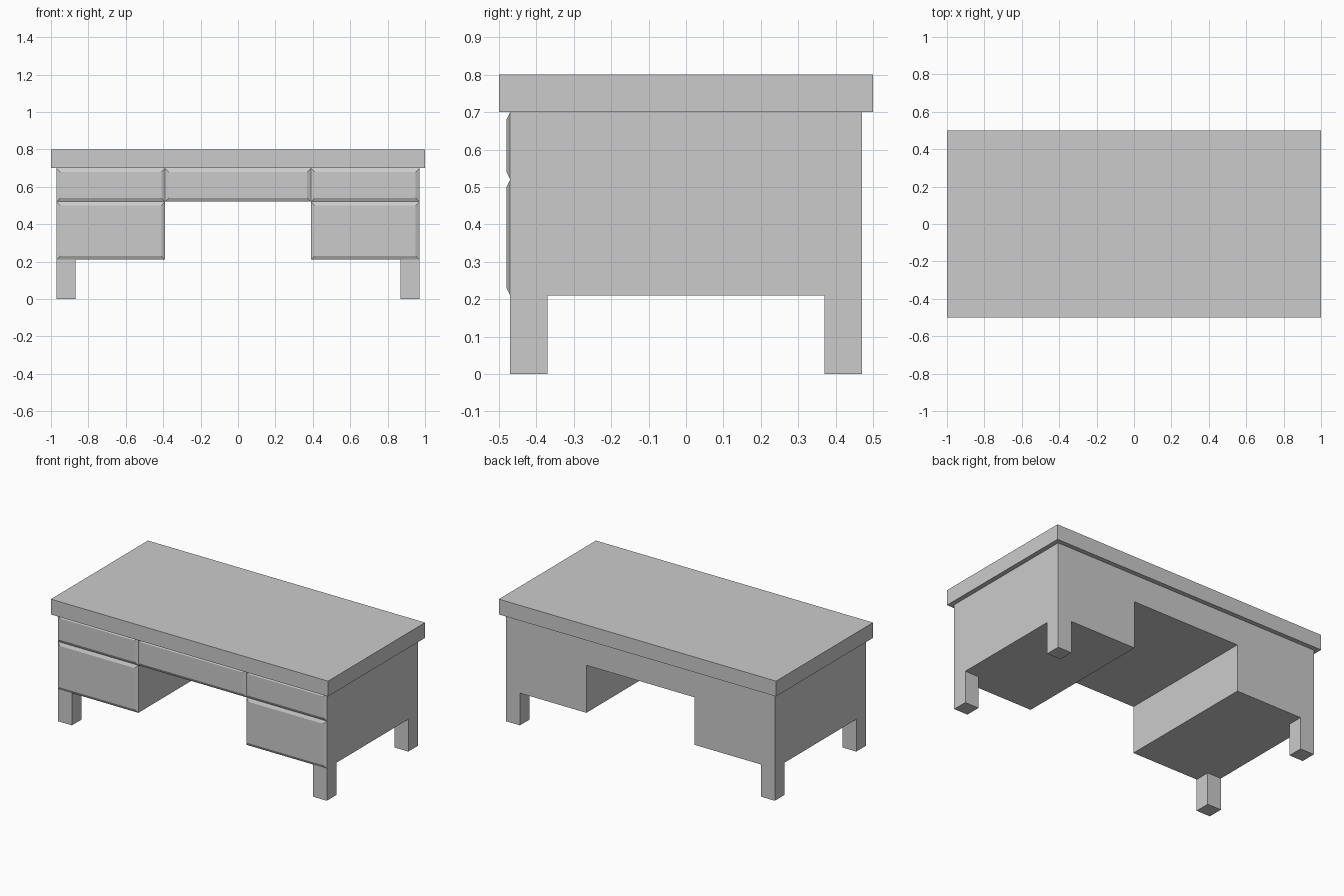
import bpy
import bmesh

cube = bpy.data.objects.get("Cube")
if cube:
    bpy.data.objects.remove(cube, do_unlink=True)

# One plain grey for the whole desk
grey = bpy.data.materials.new("plain grey")
grey.use_nodes = True
colour = (0.6, 0.6, 0.6, 1)
grey.diffuse_color = colour
grey.node_tree.nodes["Principled BSDF"].inputs["Base Color"].default_value = colour


def finish(name, bm):
    bmesh.ops.recalc_face_normals(bm, faces=bm.faces)
    mesh = bpy.data.meshes.new(name)
    bm.to_mesh(mesh)
    bm.free()
    mesh.materials.append(grey)
    obj = bpy.data.objects.new(name, mesh)
    bpy.context.collection.objects.link(obj)
    return obj


def box(name, low, high, inset=0):
    """Box between two corners; inset narrows its front face into a bevelled panel."""
    bm = bmesh.new()
    bmesh.ops.create_cube(bm, size=1)
    for v in bm.verts:
        front = v.co.y < 0
        for i in range(3):
            side = 1 if v.co[i] > 0 else -1
            v.co[i] = high[i] if side > 0 else low[i]
            if front and i != 1:
                v.co[i] -= side * inset
    return finish(name, bm)


W, D = 0.97, 0.47                    # half width and half depth of the body
KNEE = 0.39                          # half width of the knee space
LOW, MID, TOP = 0.21, 0.52, 0.70     # pedestal bottom, drawer split, body top

# Table top
box("table_top", (-1, -0.5, TOP), (1, 0.5, 0.8))

# Body: an arch-shaped front profile pushed through the full depth
bm = bmesh.new()
half = [(W, TOP), (W, LOW), (KNEE, LOW), (KNEE, MID)]
outline = half + [(-x, z) for x, z in reversed(half)]
face = bm.faces.new([bm.verts.new((x, -D, z)) for x, z in outline])
moved = bmesh.ops.extrude_face_region(bm, geom=[face], use_keep_orig=True)["geom"]
bmesh.ops.translate(bm, vec=(0, 2 * D, 0),
                    verts=[g for g in moved if isinstance(g, bmesh.types.BMVert)])
finish("desk_body", bm)

# Legs flush with the body corners
LEG = 0.1
for side, x in (("right", -W), ("left", W - LEG)):
    for end, y in (("front", -D), ("back", D - LEG)):
        box(f"{end}_{side}_leg", (x, y, 0), (x + LEG, y + LEG, LOW))

# Bevelled drawer fronts
FRONT, BEVEL = -D - 0.01, 0.02
box("middle_drawer", (-KNEE, FRONT, MID), (KNEE, -D, TOP), BEVEL)
for side, x0, x1 in (("right", -W, -KNEE), ("left", KNEE, W)):
    box(f"{side}_upper_drawer", (x0, FRONT, MID), (x1, -D, TOP), BEVEL)
    box(f"{side}_lower_drawer", (x0, FRONT, LOW), (x1, -D, MID), BEVEL)
